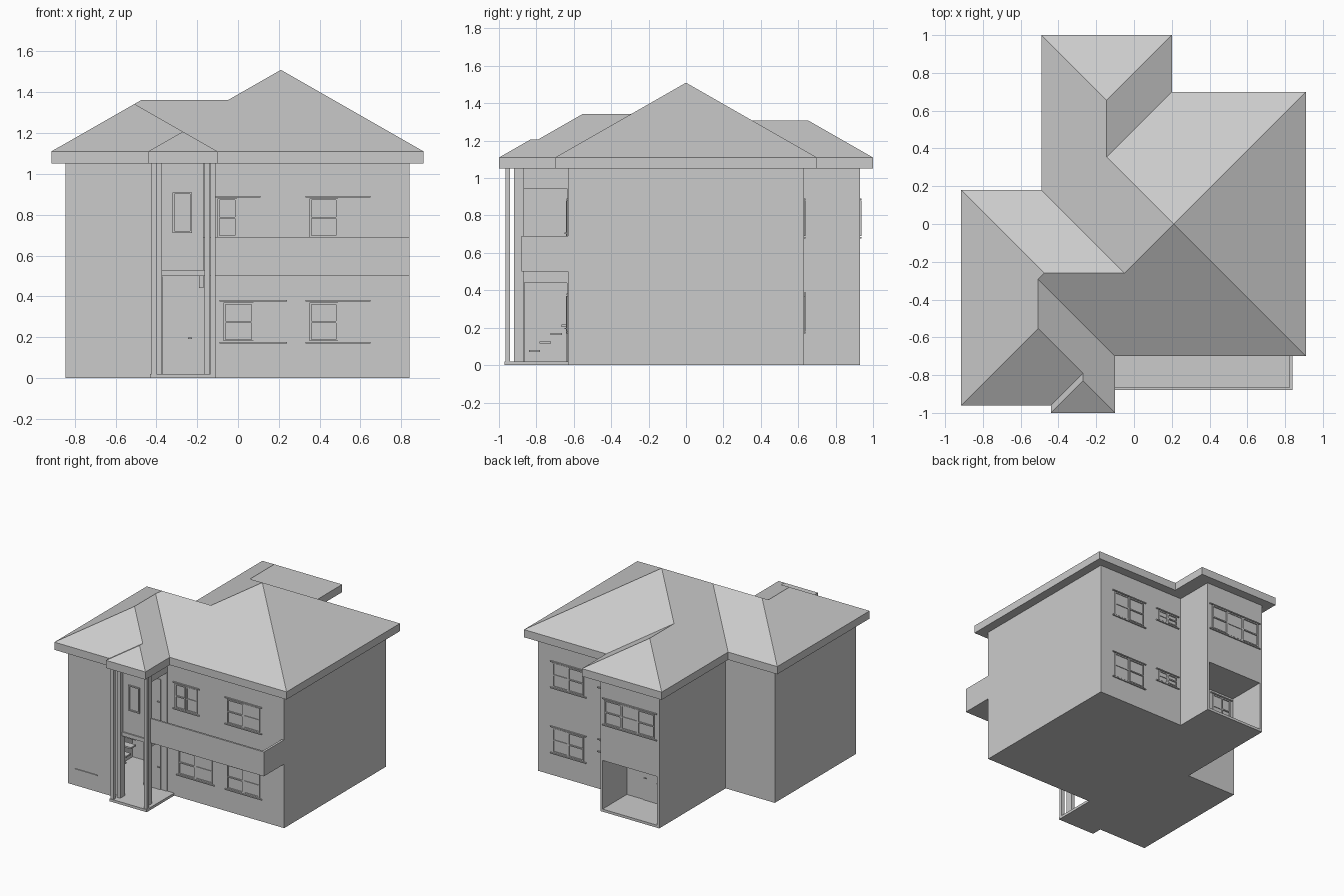
import bpy, bmesh
from mathutils import Vector

default = bpy.data.objects.get("Cube")
if default:
    bpy.data.objects.remove(default, do_unlink=True)

# One plain plaster colour
GREY = (0.6, 0.6, 0.6, 1)
plaster = bpy.data.materials.new("plain grey plaster")
plaster.use_nodes = True
plaster.diffuse_color = GREY
plaster.node_tree.nodes["Principled BSDF"].inputs["Base Color"].default_value = GREY


def finish(name, bm):
    bmesh.ops.recalc_face_normals(bm, faces=bm.faces)
    mesh = bpy.data.meshes.new(name)
    bm.to_mesh(mesh)
    bm.free()
    mesh.materials.append(plaster)
    ob = bpy.data.objects.new(name, mesh)
    bpy.context.scene.collection.objects.link(ob)
    return ob


def add_box(bm, x, y, z):
    made = bmesh.ops.create_cube(bm, size=1)["verts"]
    for v in made:
        v.co = Vector([(r[0] + r[1]) / 2 + c * (r[1] - r[0]) for r, c in zip((x, y, z), v.co)])


def box(name, *ranges):
    bm = bmesh.new()
    add_box(bm, *ranges)
    return finish(name, bm)


# Walls: extruded floor plan
WALL_TOP = 1.07
plan = [(-.845, -.89), (-.17, -.89), (-.17, -.63), (.84, -.63), (.84, .63), (.09, .63),
        (.09, .93), (-.42, .93), (-.42, .11), (-.845, .11)]
bm = bmesh.new()
base = bm.faces.new([bm.verts.new((x, y, 0)) for x, y in plan])
top = bmesh.ops.extrude_face_region(bm, geom=[base])["geom"]
bmesh.ops.translate(bm, vec=(0, 0, WALL_TOP), verts=[g for g in top if isinstance(g, bmesh.types.BMVert)])
walls = finish("house_walls", bm)

# Openings cut out of the walls
openings = {
    "porch_cutter": ((-.375, -.1), (-1, -.635), (.02, .44)),
    "porch_head_cutter": ((-.375, -.19), (-1, -.635), (.43, .5)),
    "loggia_cutter": ((-.375, -.1), (-.865, -.635), (.53, .945)),
    "stair_hall_cutter": ((-.7, -.37), (-.86, -.3), (.02, .495)),
    "carport_cutter": ((-.4, .07), (.63, 1), (.02, .4)),
}
cutters = []
for name, ranges in openings.items():
    cutter = box(name, *ranges)
    cutter.hide_render = True
    mod = walls.modifiers.new(name, 'BOOLEAN')
    mod.operation = 'DIFFERENCE'
    mod.solver = 'EXACT'
    mod.object = cutter
    cutters.append(cutter)
bpy.context.view_layer.update()
cut_mesh = bpy.data.meshes.new_from_object(walls.evaluated_get(bpy.context.evaluated_depsgraph_get()))
walls.modifiers.clear()
walls.data = cut_mesh
for cutter in cutters:
    bpy.data.objects.remove(cutter, do_unlink=True)

# Hipped roofs with one shared pitch
SOFFIT, EAVE, PITCH = 1.05, 1.11, .571


def hip_roof(name, x0, x1, y0, y1):
    half = min(x1 - x0, y1 - y0) / 2
    peak = EAVE + half * PITCH
    bm = bmesh.new()
    corners = [(x0, y0), (x1, y0), (x1, y1), (x0, y1)]
    low = [bm.verts.new((x, y, SOFFIT)) for x, y in corners]
    rim = [bm.verts.new((x, y, EAVE)) for x, y in corners]
    ends = [bm.verts.new((x0 + half, y0 + half, peak)), bm.verts.new((x1 - half, y1 - half, peak))]
    bm.faces.new(low)
    for i in range(4):
        j = (i + 1) % 4
        bm.faces.new((low[i], low[j], rim[j], rim[i]))
    # Ridge end belonging to each corner
    along_y = (y1 - y0) > (x1 - x0)
    near = [ends[0], ends[0], ends[1], ends[1]] if along_y else [ends[0], ends[1], ends[1], ends[0]]
    for i in range(4):
        j = (i + 1) % 4
        ring = [rim[i], rim[j], near[j]]
        if near[i] is not near[j]:
            ring.append(near[i])
        bm.faces.new(ring)
    bmesh.ops.remove_doubles(bm, verts=bm.verts, dist=.0005)
    return finish(name, bm)


hip_roof("main_roof", -.49, .91, -.7, .7)
hip_roof("back_wing_roof", -.49, .2, -.2, 1)
hip_roof("side_wing_roof", -.915, .5, -.7, .18)
hip_roof("front_wing_roof", -.915, -.1, -.96, .18)
hip_roof("porch_roof", -.44, -.1, -1, -.5)

# Porch slab and posts
box("porch_slab", (-.43, -.11), (-.97, -.62), (0, .02))
for side, outer, inner in (("right", -.425, -.4), ("left", -.135, -.165)):
    box(side + "_front_post", (outer, outer + .025), (-.965, -.94), (.02, 1.06))
    box(side + "_back_post", (inner, inner + .027), (-.92, -.865), (.02, 1.06))
box("porch_beam", (-.375, -.165), (-.9, -.865), (.5, .53))

# Balcony with solid parapet
box("balcony_floor", (-.17, .84), (-.88, -.62), (.5, .53))
box("balcony_front_parapet", (-.17, .84), (-.88, -.865), (.5, .69))
box("balcony_end_parapet", (.822, .84), (-.87, -.62), (.5, .69))

# Open stair flight in the hall
bm = bmesh.new()
STEPS = 9
for i in range(STEPS):
    y, z = -.84 + i * .058, .07 + i * .045
    add_box(bm, (-.68, -.5), (y, y + .06), (z, z + .012))
finish("stair_treads", bm)


# Sliding windows: overlapping sashes, cross bars, sill and lintel
def window(name, x, z, y, out, sashes=2, bars=1, trim=True):
    bm = bmesh.new()
    width = (x[1] - x[0]) / sashes
    bar = .009

    def part(xr, zr, depth):
        add_box(bm, xr, sorted((y - out * .003, y + out * depth)), zr)

    for i in range(sashes):
        depth = .005 if i % 2 else .008
        a, b = x[0] + i * width, x[0] + (i + 1) * width
        for edge in (a, b - bar):
            part((edge, edge + bar), z, depth)
        for k in range(bars + 2):
            h = z[0] + (z[1] - z[0] - bar) * k / (bars + 1)
            part((a, b), (h, h + bar), depth)
    if trim:
        for h in (z[0] - .012, z[1] + .004):
            part((x[0] - .02, x[1] + .02), (h, h + .008), .009)
    finish(name, bm)


FRONT, BACK, WING = -.63, .63, .93
LOW, HIGH = (.18, .37), (.69, .88)
window("front_lower_window", (-.07, .22), LOW, FRONT, -1)
window("front_lower_end_window", (.35, .63), LOW, FRONT, -1)
window("front_upper_window", (-.1, .09), HIGH, FRONT, -1)
window("front_upper_end_window", (.35, .63), HIGH, FRONT, -1)
window("porch_window", (-.32, -.225), (.71, .91), -.89, -1, 1, 0, False)
for level, big, small in (("lower", LOW, (.3, .38)), ("upper", HIGH, (.8, .88))):
    window("back_%s_window" % level, (.44, .71), big, BACK, 1)
    window("back_%s_small_window" % level, (.13, .3), small, BACK, 1)
window("back_wing_window", (-.38, .05), HIGH, WING, 1, 3)
window("carport_window", (-.37, -.21), LOW, BACK, 1)


# Doors with handles
def door(name, x, z, y, out):
    bm = bmesh.new()
    add_box(bm, x, sorted((y - out * .003, y + out * .006)), z)
    mid = (z[0] + z[1]) / 2
    add_box(bm, (x[1] - .025, x[1] - .005), sorted((y, y + out * .014)), (mid - .003, mid + .003))
    finish(name, bm)


door("front_door", (-.37, -.22), (.02, .37), -.635, -1)
door("balcony_door", (-.37, -.22), (.53, .88), -.635, -1)
door("carport_door", (-.2, -.08), (.02, .37), BACK, 1)

# Thin ledge on the front wing
box("front_wing_ledge", (-.78, -.59), (-.897, -.885), (.125, .132))
